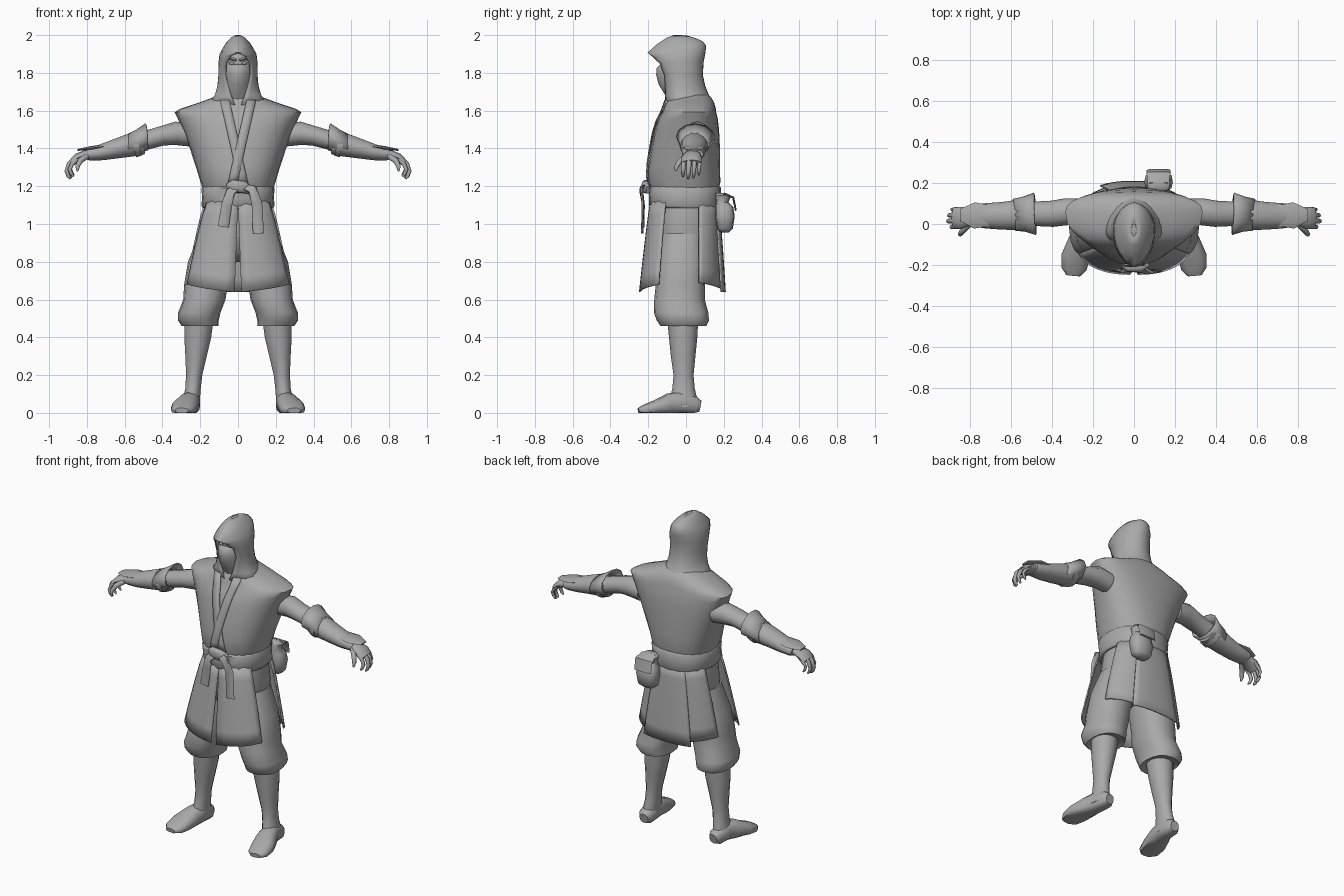
import bpy, bmesh, math
from mathutils import Vector

grey = bpy.data.materials.new("cloth_grey")
grey.diffuse_color = (0.4, 0.4, 0.4, 1)
TAU = 2 * math.pi


def spow(v, e):
    return math.copysign(abs(v) ** e, v)


def loft(name, rings, closed=True, caps=True, thick=0, angle=50):
    """Skin a list of equal-length point rings."""
    bm = bmesh.new()
    vs = [[bm.verts.new(p) for p in r] for r in rings]
    n = len(rings[0])
    for a, b in zip(vs, vs[1:]):
        for i in range(n if closed else n - 1):
            j = (i + 1) % n
            bm.faces.new((a[i], a[j], b[j], b[i]))
    if caps:
        bm.faces.new(vs[0])
        bm.faces.new(vs[-1])
    bmesh.ops.remove_doubles(bm, verts=bm.verts, dist=0.0005)
    bmesh.ops.recalc_face_normals(bm, faces=bm.faces)
    me = bpy.data.meshes.new(name)
    bm.to_mesh(me)
    bm.free()
    me.materials.append(grey)
    ob = bpy.data.objects.new(name, me)
    bpy.context.collection.objects.link(ob)
    if thick:
        m = ob.modifiers.new("thickness", 'SOLIDIFY')
        m.thickness = thick
        m.offset = 0
    bpy.ops.object.select_all(action='DESELECT')
    ob.select_set(True)
    bpy.context.view_layer.objects.active = ob
    bpy.ops.object.shade_smooth_by_angle(angle=math.radians(angle))
    return ob


def hring(z, rx, yf, yb, yc=None, x=0, n=20, p=2.3):
    """Level ring with separate front and back depth."""
    yc = (yf + yb) / 2 if yc is None else yc
    out = []
    for i in range(n):
        t = TAU * i / n
        s, c = spow(math.sin(t), 2 / p), spow(math.cos(t), 2 / p)
        out.append(Vector((x + rx * s, yc + c * ((yf - yc) * -1 if c > 0 else (yb - yc)) * -1, z)))
    return out


def tube(name, path, ref=(0, 1, 0), n=12, p=2, fix=None, **kw):
    """Path of (x, y, z, half_width, half_height), width measured along ref."""
    pts = [Vector(q[:3]) for q in path]
    rings = []
    for i, q in enumerate(path):
        d = (pts[min(i + 1, len(pts) - 1)] - pts[max(i - 1, 0)]).normalized()
        u = Vector(ref)
        u = (u - d * u.dot(d)).normalized()
        v = d.cross(u)
        ring = [pts[i] + u * q[3] * spow(math.cos(TAU * k / n), 2 / p)
                + v * q[4] * spow(math.sin(TAU * k / n), 2 / p) for k in range(n)]
        rings.append([fix(w) if fix else w for w in ring])
    return loft(name, rings, **kw)


def side(path, s):
    return [(q[0] * s,) + tuple(q[1:]) for q in path]


# Sleeveless tunic: z, half width, front y, back y, widest y
TUNIC = [(1.17, .182, -.18, .17, 0), (1.22, .198, -.2, .182, 0), (1.3, .222, -.2, .18, .02),
         (1.4, .255, -.185, .18, .04), (1.5, .293, -.165, .175, .055), (1.56, .32, -.145, .168, .06),
         (1.592, .336, -.125, .16, .06), (1.61, .305, -.12, .158, .06), (1.645, .2, -.11, .148, .05),
         (1.675, .12, -.095, .13, .03), (1.69, .09, -.07, .1, .02)]
loft("tunic", [hring(z, rx, f, b, c, n=24) for z, rx, f, b, c in TUNIC])


def chest(x, z):
    """Front surface of the tunic."""
    for a, b in zip(TUNIC, TUNIC[1:]):
        if a[0] <= z <= b[0]:
            k = (z - a[0]) / (b[0] - a[0])
            rx, f, _, _, c = [a[i] + (b[i] - a[i]) * k for i in range(1, 6)] if len(a) > 5 else \
                [a[i] + (b[i] - a[i]) * k for i in (1, 2, 3, 3, 4)]
            return Vector((x, c + (f - c) * max(0, 1 - abs(x / rx) ** 2.3) ** (1 / 2.3), z))


# Crossed lapels
for name, s, off in (("upper_lapel", 1, .009), ("lower_lapel", -1, .005)):
    rows = []
    for i in range(9):
        k = i / 8
        z = 1.21 + .445 * k
        xc = s * (-.03 + .1 * k)
        rows.append([chest(xc + w, z) - Vector((0, off, 0)) for w in (-.025, 0, .025)])
    loft(name, rows, closed=False, caps=False, thick=.006)

# Belt, knot and hanging ends
loft("belt", [hring(z, r, f, b) for z, r, f, b in
              ((1.085, .186, -.185, .178), (1.095, .194, -.195, .186), (1.14, .19, -.195, .182),
               (1.19, .194, -.2, .186), (1.2, .186, -.19, .178))])
tube("belt_knot", [(-.055, -.2, 1.195, .01, .02), (-.03, -.212, 1.2, .022, .034),
                   (.03, -.214, 1.195, .024, .032), (.065, -.2, 1.18, .012, .022)], p=2.6)
tube("belt_end_short", [(-.01, -.215, 1.19, .024, .008), (-.04, -.235, 1.17, .026, .008),
                        (-.06, -.225, 1.1, .028, .007), (-.078, -.226, .985, .029, .006)],
     ref=(1, 0, 0), n=8, p=4)
tube("belt_end_long", [(.02, -.215, 1.2, .022, .008), (.075, -.238, 1.185, .026, .008),
                       (.1, -.228, 1.11, .028, .007), (.108, -.232, .95, .029, .006)],
     ref=(1, 0, 0), n=8, p=4)

# Pouch on the back of the belt
loft("pouch", [hring(z, rx, f, b, x=.12, n=12, p=2.8) for z, rx, f, b in
               ((.955, .035, .185, .225), (.975, .06, .165, .248), (1.04, .07, .155, .258),
                (1.09, .062, .155, .25), (1.115, .045, .16, .225), (1.15, .056, .155, .24), (1.165, .03, .16, .21))])
tube("pouch_flap", [(.12, .2, 1.16, .05, .006), (.12, .25, 1.14, .06, .006), (.12, .264, 1.07, .058, .005)],
     ref=(1, 0, 0), n=8, p=4)


def panel(name, a0, a1, bottom0, bottom1, push=0, split=0):
    """Skirt flap between two angles measured from the front."""
    rows = []
    for i in range(7):
        k = i / 6
        row = []
        for j in range(9):
            h = j / 8
            t = a0 + split * k * (1 - h) + (a1 - a0) * h
            z = 1.12 + (bottom0 + (bottom1 - bottom0) * h - 1.12) * k
            e = k ** .85
            rx, ry = .18 + .118 * e + push * k, .178 + .045 * e + push * k
            row.append(Vector((rx * spow(math.sin(t), .8), -.008 - .014 * k - ry * spow(math.cos(t), .8), z)))
        rows.append(row)
    return loft(name, rows, closed=False, caps=False, thick=.008)


# Split skirt
for s, tag in ((1, "left"), (-1, "right")):
    panel("front_flap_" + tag, 0, s * 1.08, .64, .68, split=s * .03)
    panel("rear_side_flap_" + tag, s * 1.92, s * 2.8, .69, .66, push=-.012)
panel("rear_flap", 2.66, TAU - 2.66, .64, .64, push=.006)

# Trouser seat
loft("trouser_seat", [hring(z, rx, f, b) for z, rx, f, b in
                      ((.8, .06, -.07, .07), (.86, .17, -.14, .125), (.96, .2, -.165, .15), (1.12, .172, -.165, .155))])

LEG = [(.47, .2, .08, -.11, .08), (.46, .2, .098, -.135, .108), (.49, .21, .108, -.155, .122),
       (.53, .205, .112, -.17, .118), (.6, .178, .112, -.168, .1), (.68, .17, .115, -.16, .1),
       (.8, .145, .12, -.15, .105), (.95, .105, .1, -.13, .1)]
SHIN = [(.03, .25, .048, -.1, .062), (.08, .245, .045, -.085, .058), (.13, .238, .042, -.072, .046),
        (.2, .232, .044, -.066, .04), (.3, .222, .058, -.08, .05), (.4, .213, .073, -.09, .06),
        (.5, .205, .078, -.1, .065)]
ARM = [(.25, .065, 1.47, .06, .06), (.33, .06, 1.48, .066, .062), (.4, .05, 1.467, .064, .052),
       (.48, .05, 1.445, .06, .05), (.54, .05, 1.425, .058, .05)]
GUARD = [(.5, .05, 1.425, .066, .058), (.56, .045, 1.42, .074, .064), (.64, .04, 1.4, .068, .054),
         (.72, .04, 1.38, .062, .044), (.78, .042, 1.37, .056, .036), (.8, .042, 1.368, .05, .03)]

for s, tag in ((1, "left"), (-1, "right")):
    # Baggy trouser leg, shin and shoe
    loft("trouser_leg_" + tag, [hring(z, rx, f, b, x=s * x, n=16) for z, x, rx, f, b in LEG])
    loft("shin_" + tag, [hring(z, rx, f, b, x=s * x, n=14, p=2) for z, x, rx, f, b in SHIN])
    tube("shoe_" + tag, side([(.243, .075, .035, .028, .03), (.245, .05, .04, .045, .046),
                              (.25, -.03, .055, .05, .06), (.265, -.09, .045, .06, .058),
                              (.285, -.16, .028, .07, .04), (.294, -.22, .016, .062, .028),
                              (.297, -.252, .012, .035, .014)], s), ref=(1, 0, 0), p=2.4,
         fix=lambda v: Vector((v.x, v.y, max(0, v.z))))
    # Arm, forearm guard, flared elbow cuff and wrist plate
    tube("upper_arm_" + tag, side(ARM, s))
    tube("forearm_guard_" + tag, side(GUARD, s), n=14)
    tube("elbow_cuff_" + tag, side([(.495, .05, 1.462, .1, .08), (.535, .048, 1.437, .082, .068),
                                    (.575, .045, 1.42, .074, .06)], s), caps=False, thick=.008,
         fix=lambda v: Vector((v.x - s * .55 * (v.z - 1.44), v.y, v.z)))
    tube("guard_strap_" + tag, side([(.525, .045, 1.425, .078, .066), (.555, .045, 1.417, .08, .068)], s), n=14)
    tube("wrist_plate_" + tag, side([(.7, .04, 1.412, .05, .012), (.78, .042, 1.402, .064, .01),
                                     (.85, .044, 1.392, .03, .005)], s), n=8)
    # Palm, curled fingers and thumb
    tube("palm_" + tag, side([(.76, .04, 1.37, .035, .025), (.81, .035, 1.365, .045, .025),
                              (.85, .03, 1.35, .054, .024), (.88, .03, 1.325, .05, .018)], s))
    for i in range(4):
        y = -.012 + .028 * i
        r = (.012, .013, .012, .01)[i]
        dz = (.004, -.008, -.004, .012)[i]
        x = (-.012, .004, 0, -.014)[i]
        tube("finger_%d_%s" % (i + 1, tag), side(
            [(.86 + x, y, 1.345, r, r), (.89 + x, y, 1.318, r, r), (.903 + x, y - .002, 1.285 + dz, r * .9, r * .9),
             (.894 + x, y - .004, 1.262 + dz, r * .8, r * .8), (.882 + x, y - .004, 1.247 + dz, r * .4, r * .4)], s), n=8)
    tube("thumb_" + tag, side([(.8, .005, 1.36, .016, .016), (.835, -.03, 1.335, .015, .015),
                               (.85, -.05, 1.305, .012, .012), (.85, -.056, 1.28, .005, .005)], s), n=8)
    # Eye and brow
    tube("eye_" + tag, side([(.018, -.126, 1.848, .004, .003), (.034, -.123, 1.851, .008, .009),
                             (.052, -.108, 1.855, .004, .003)], s), n=8)
    tube("brow_" + tag, side([(.008, -.13, 1.866, .01, .006), (.035, -.128, 1.876, .012, .008),
                              (.062, -.1, 1.878, .01, .006)], s), n=8)

# Head and face mask
loft("head", [hring(z, rx, f, b, yc=-.02, p=2) for z, rx, f, b in
              ((1.64, .08, -.08, .08), (1.74, .08, -.1, .07), (1.8, .085, -.12, .07),
               (1.85, .086, -.128, .07), (1.89, .08, -.13, .07), (1.93, .05, -.09, .05))])
loft("face_mask", [hring(z, rx, f, b, yc=-.02, p=1.8) for z, rx, f, b in
                   ((1.63, .08, -.085, .06), (1.69, .085, -.115, .06), (1.74, .086, -.145, .06),
                    (1.79, .088, -.158, .06), (1.825, .09, -.155, .06), (1.845, .088, -.136, .06))])

# Hood with an open front: front z, back z, half width, front y, back y, opening
HOOD = [(1.63, 1.65, .15, -.11, .14, .1), (1.68, 1.68, .12, -.11, .118, .3), (1.73, 1.73, .105, -.118, .098, .5),
        (1.79, 1.79, .1, -.14, .085, .72), (1.85, 1.86, .1, -.165, .09, .65), (1.888, 1.91, .094, -.19, .1, .4),
        (1.905, 1.945, .08, -.2, .102, 0), (1.95, 1.965, .06, -.15, .085, 0),
        (1.983, 1.982, .036, -.1, .045, 0), (1.997, 1.995, .012, -.06, 0, 0)]
rows = []
for zf, zb, rx, f, b, g in HOOD:
    row = []
    for i in range(25):
        t = g + (TAU - 2 * g) * i / 24
        c = math.cos(t)
        y = -.03 + ((f + .03) * c if c > 0 else -(b + .03) * c)
        row.append(Vector((rx * math.sin(t), y, zb + (zf - zb) * (1 + c) / 2)))
    rows.append(row)
loft("hood", rows, closed=False, caps=False, thick=.008)
loft("hood_crown", [[p for p in rows[-2][:-1]], [p for p in rows[-1][:-1]]])
